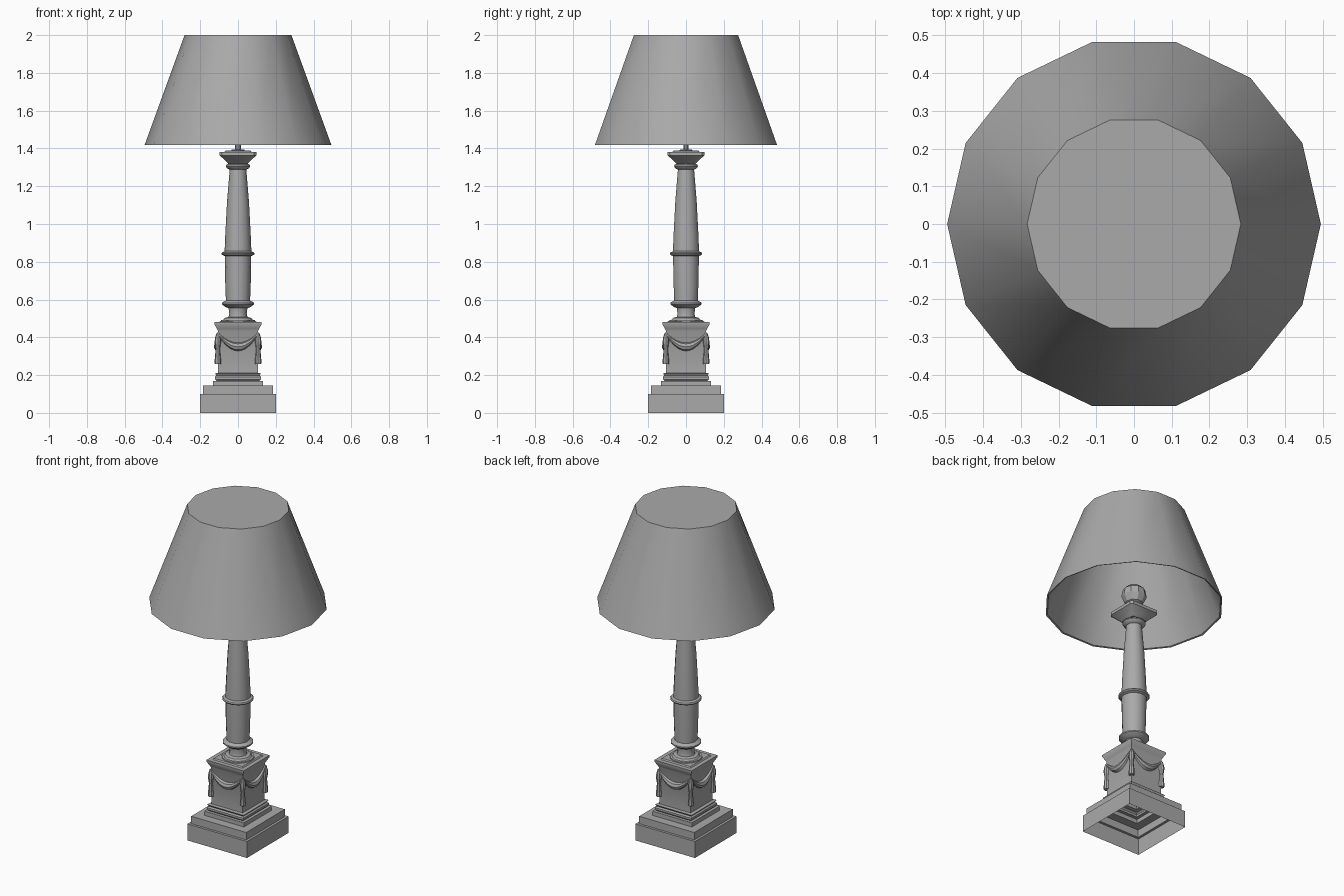
import bpy
import bmesh
from math import sin, cos, pi, radians
from mathutils import Matrix

cube = bpy.data.objects.get("Cube")
if cube:
    bpy.data.objects.remove(cube, do_unlink=True)

# Single flat grey
grey = bpy.data.materials.new("plain grey")
grey.use_nodes = True
colour = (0.4, 0.4, 0.4, 1)
grey.diffuse_color = colour
grey.node_tree.nodes["Principled BSDF"].inputs["Base Color"].default_value = colour

SQUARE = [(-1, -1), (1, -1), (1, 1), (-1, 1)]
CUT = 0.86
CUT_SQUARE = [(-CUT, -1), (CUT, -1), (1, -CUT), (1, CUT),
              (CUT, 1), (-CUT, 1), (-1, CUT), (-1, -CUT)]


def ngon(n):
    return [(cos(2 * pi * i / n), sin(2 * pi * i / n)) for i in range(n)]


def skin(name, rings, cap_start=False, cap_end=False):
    """Bridge a list of equal vertex rings into one smooth-by-angle object."""
    bm = bmesh.new()
    loops = [[bm.verts.new(p) for p in ring] for ring in rings]
    n = len(loops[0])
    for a, b in zip(loops, loops[1:]):
        for i in range(n):
            j = (i + 1) % n
            bm.faces.new((a[i], a[j], b[j], b[i]))
    if cap_start:
        bm.faces.new(loops[0][::-1])
    if cap_end:
        bm.faces.new(loops[-1])
    bmesh.ops.recalc_face_normals(bm, faces=bm.faces)
    mesh = bpy.data.meshes.new(name)
    bm.to_mesh(mesh)
    bm.free()
    mesh.materials.append(grey)
    obj = bpy.data.objects.new(name, mesh)
    bpy.context.collection.objects.link(obj)
    bpy.ops.object.select_all(action='DESELECT')
    obj.select_set(True)
    bpy.context.view_layer.objects.active = obj
    bpy.ops.object.shade_smooth_by_angle(angle=radians(32))
    return obj


def stack(name, section, profile, **caps):
    """Raise a section along z, scaled by each (half width, height) pair."""
    return skin(name, [[(x * r, y * r, z) for x, y in section]
                       for r, z in profile], **caps)


# Stepped plinth, hollow and open underneath
stack("plinth", SQUARE, [
    (0.2, 0), (0.2, 0.1), (0.185, 0.1), (0.185, 0.145),
    (0.133, 0.145), (0.133, 0.17), (0.115, 0.17)])

# Square pedestal with foot moulding and cornice
stack("pedestal", SQUARE, [
    (0.115, 0.17), (0.122, 0.178), (0.122, 0.19), (0.115, 0.198),
    (0.122, 0.208), (0.105, 0.212), (0.107, 0.435), (0.112, 0.445),
    (0.125, 0.47), (0.125, 0.48), (0.1, 0.48), (0.095, 0.487)], cap_end=True)

# Round column with its foot, collars and tapering shaft
stack("column", ngon(14), [
    (0.092, 0.485), (0.09, 0.492), (0.078, 0.493), (0.07, 0.503),
    (0.05, 0.508), (0.046, 0.525), (0.05, 0.555), (0.065, 0.56),
    (0.085, 0.575), (0.085, 0.583), (0.064, 0.595), (0.068, 0.7),
    (0.07, 0.83), (0.084, 0.836), (0.088, 0.843), (0.084, 0.85),
    (0.071, 0.856), (0.067, 0.95), (0.058, 1.12), (0.044, 1.288),
    (0.058, 1.295), (0.065, 1.305), (0.063, 1.313), (0.05, 1.32),
    (0.05, 1.33)], cap_start=True, cap_end=True)

# Flared capital with clipped corners
stack("capital", CUT_SQUARE, [
    (0.05, 1.318), (0.062, 1.33), (0.08, 1.348), (0.097, 1.362), (0.097, 1.38),
    (0.075, 1.38), (0.065, 1.39)], cap_start=True, cap_end=True)

# Lamp socket and bulb
stack("lamp_socket", ngon(10), [
    (0.035, 1.385), (0.035, 1.393), (0.015, 1.395), (0.015, 1.43)],
    cap_start=True, cap_end=True)
stack("bulb", ngon(10), [
    (0.02, 1.418), (0.05, 1.435), (0.07, 1.475), (0.063, 1.515),
    (0.035, 1.54), (0.012, 1.547)], cap_start=True, cap_end=True)

# Lampshade: closed top, open below, thin double wall
stack("lampshade", ngon(14), [
    (0.275, 1.99), (0.486, 1.42), (0.495, 1.417), (0.283, 2)],
    cap_start=True, cap_end=True)


# Garland on each pedestal face and tassel at each corner
def swag_rings(steps=12, sides=8):
    rings = []
    for i in range(steps + 1):
        t = 2 * i / steps - 1
        thick = 0.006 + 0.016 * (1 - t * t)
        height = 0.35 + 0.07 * t * t
        rings.append([(0.107 * t, -0.106 + thick * cos(a), height + thick * sin(a))
                      for a in (2 * pi * k / sides for k in range(sides))])
    return rings


for k, (side, corner) in enumerate([
        ("front", "front_left"), ("left", "back_left"),
        ("back", "back_right"), ("right", "front_right")]):
    turn = Matrix.Rotation(k * pi / 2, 4, 'Z')
    swag = skin("swag_" + side, swag_rings(), cap_start=True, cap_end=True)
    swag.matrix_world = turn
    tassel = stack("tassel_" + corner, ngon(8), [
        (0.016, 0.26), (0.017, 0.275), (0.011, 0.34), (0.014, 0.355),
        (0.017, 0.375), (0.015, 0.395), (0.008, 0.42)],
        cap_start=True, cap_end=True)
    tassel.matrix_world = turn @ Matrix.Translation((0.107, -0.107, 0))
